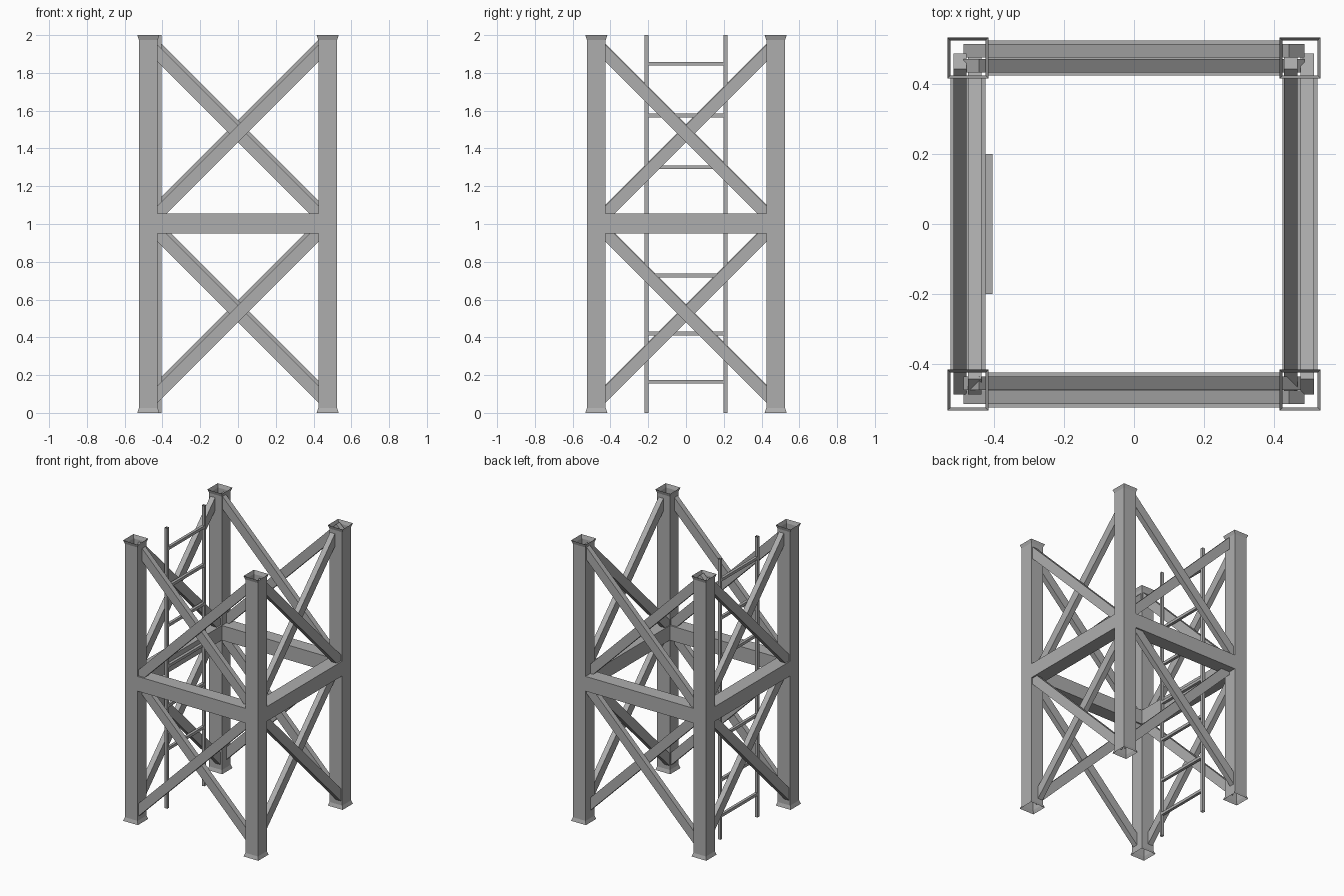
import bpy
import bmesh
from mathutils import Matrix, Vector

if "Cube" in bpy.data.objects:
    bpy.data.objects.remove(bpy.data.objects["Cube"], do_unlink=True)

steel = bpy.data.materials.new("grey steel")
steel.use_nodes = True
GREY = (0.42, 0.42, 0.42, 1)
steel.diffuse_color = GREY
steel.node_tree.nodes["Principled BSDF"].inputs["Base Color"].default_value = GREY


def finish(bm, name):
    mesh = bpy.data.meshes.new(name)
    bm.to_mesh(mesh)
    bm.free()
    mesh.materials.append(steel)
    obj = bpy.data.objects.new(name, mesh)
    bpy.context.collection.objects.link(obj)
    return obj


def tube(name, x, y, levels):
    """Open square tube; levels are (height, half width) pairs."""
    bm = bmesh.new()
    rings = [[bm.verts.new((x + sx * h, y + sy * h, z))
              for sx, sy in ((-1, -1), (1, -1), (1, 1), (-1, 1))]
             for z, h in levels]
    for low, high in zip(rings, rings[1:]):
        for i in range(4):
            j = (i + 1) % 4
            bm.faces.new((low[i], low[j], high[j], high[i]))
    return finish(bm, name)


def bar(name, start, end, depth, height):
    """Rectangular bar between two points; depth is its horizontal thickness."""
    a, b = Vector(start), Vector(end)
    along = (b - a).normalized()
    side = Vector((0, 0, 1)).cross(along).normalized()
    up = along.cross(side)
    rot = Matrix((along, side, up)).transposed().to_4x4()
    size = Matrix.Diagonal(((b - a).length, depth, height, 1))
    bm = bmesh.new()
    bmesh.ops.create_cube(bm, size=1,
                          matrix=Matrix.Translation((a + b) / 2) @ rot @ size)
    return finish(bm, name)


POST = 0.475
HALF = 0.05
FLARE = 0.0585

# Corner posts with flared open ends
profile = [(0, FLARE), (0.025, HALF), (1.975, HALF), (2, FLARE)]
for yname, y in (("front", -POST), ("back", POST)):
    for xname, x in (("right", -POST), ("left", POST)):
        tube(f"{yname}_{xname}_post", x, y, profile)


def on_side(axis, offset, t, z):
    """Point on a side frame: t runs along the side, offset is its plane."""
    return (t, offset, z) if axis == "x" else (offset, t, z)


# Each side: run axis, plane, rising brace plane, falling brace plane, brace lift
sides = {
    "front": ("x", -POST, -0.495, -0.455, 0.0),
    "back": ("x", POST, 0.495, 0.452, 0.025),
    "right": ("y", -POST, -0.497, -0.455, 0.005),
    "left": ("y", POST, 0.448, 0.495, 0.0),
}
REACH = 0.465
for side, (axis, plane, rising, falling, lift) in sides.items():
    # Middle beam
    end = POST - HALF
    bar(f"{side}_beam", on_side(axis, plane, -end, 1.003),
        on_side(axis, plane, end, 1.003), 2 * HALF, 0.105)
    # Crossed braces above and below the beam
    for level, mid in (("lower", 0.525), ("upper", 1.478)):
        z = mid + lift
        for kind, off, s in (("rising", rising, 1), ("falling", falling, -1)):
            bar(f"{side}_{level}_{kind}_brace",
                on_side(axis, off, -REACH, z - s * REACH),
                on_side(axis, off, REACH, z + s * REACH), 0.038, 0.064)

# Ladder rails and rungs
LADDER_X = -0.415
for name, y in (("front", -0.209), ("back", 0.209)):
    tube(f"ladder_{name}_rail", LADDER_X, y, [(0, 0.01), (2, 0.01)])
for i, z in enumerate((0.165, 0.42, 0.728, 1.01, 1.3, 1.575, 1.848)):
    bar(f"ladder_rung_{i + 1}", (LADDER_X, -0.2, z), (LADDER_X, 0.2, z), 0.02, 0.02)
